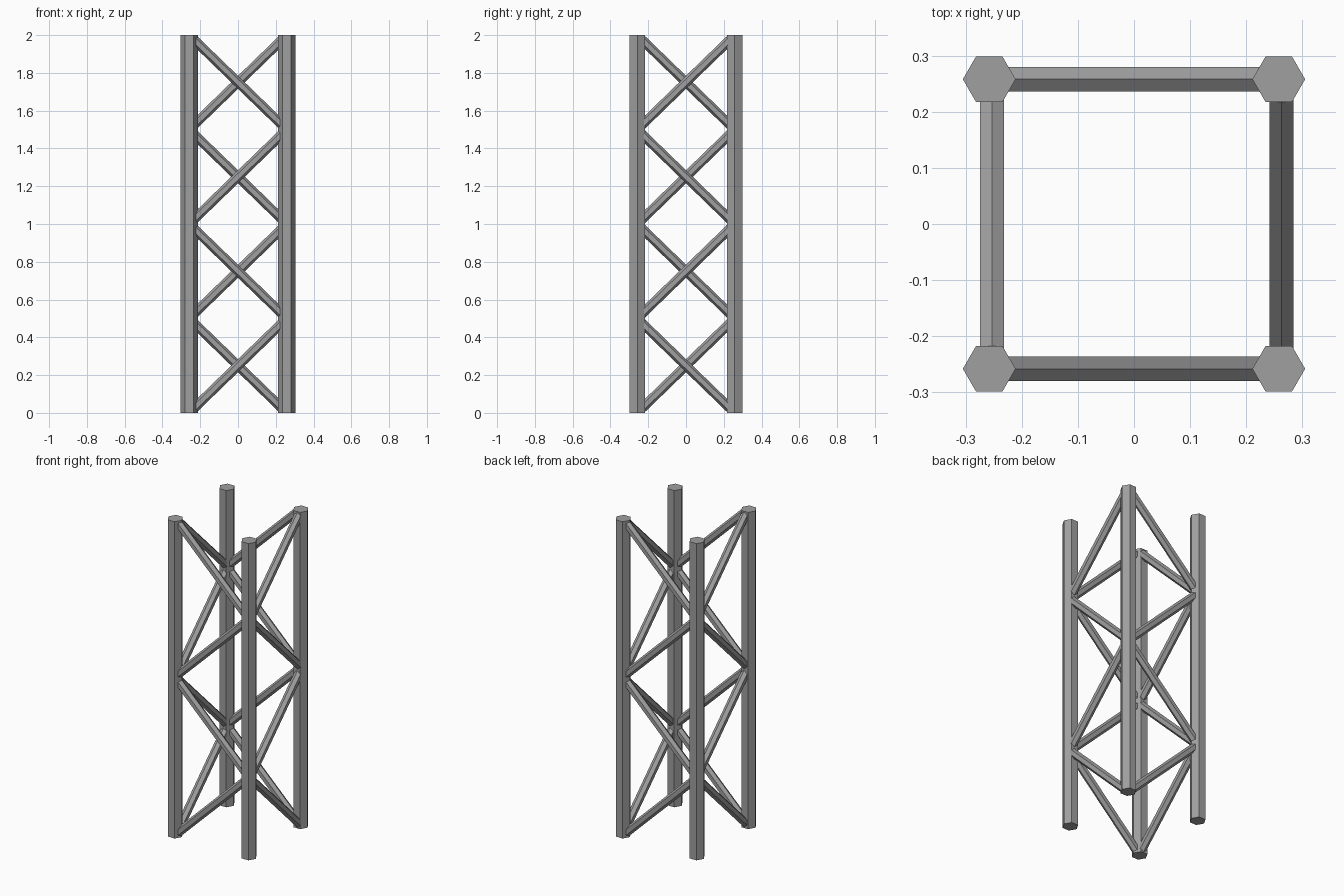
import bpy
from math import pi
from mathutils import Vector, Matrix

if "Cube" in bpy.data.objects:
    bpy.data.objects.remove(bpy.data.objects["Cube"], do_unlink=True)

steel = bpy.data.materials.new("grey steel")
steel.use_nodes = True
steel.diffuse_color = (0.35, 0.35, 0.35, 1)
steel.node_tree.nodes["Principled BSDF"].inputs["Base Color"].default_value = (0.35, 0.35, 0.35, 1)

HEIGHT = 2.0
HALF = 0.258          # post centre distance from the axis
POST_R = 0.047
STRUT_R = 0.025
SIDE_SHIFT = 0.005    # side bracing sits slightly towards +x


def hex_bar(name, start, end, radius, ridge):
    """Six-sided bar from start to end with one edge facing the ridge direction."""
    start, end = Vector(start), Vector(end)
    axis = (end - start).normalized()
    side = axis.cross(Vector(ridge)).normalized()
    up = side.cross(axis)
    bpy.ops.mesh.primitive_cylinder_add(vertices=6, radius=radius, depth=(end - start).length)
    bar = bpy.context.object
    bar.name = name
    turn = Matrix((side, up, axis)).transposed().to_4x4()
    bar.data.transform(Matrix.Translation((start + end) / 2) @ turn)
    bar.data.materials.append(steel)
    return bar


# Corner posts
corners = {
    "front_right": (-HALF, -HALF), "front_left": (HALF, -HALF),
    "back_left": (HALF, HALF), "back_right": (-HALF, HALF),
}
for name, (x, y) in corners.items():
    hex_bar(name + "_post", (x, y, 0), (x, y, HEIGHT), POST_R, (1, 0, 0))

# Zigzag bracing: two opposite posts hold the whole-metre nodes
faces = {
    "front": ("front_right", "front_left", 0), "back": ("back_left", "back_right", 0),
    "left": ("back_left", "front_left", SIDE_SHIFT), "right": ("front_right", "back_right", SIDE_SHIFT),
}
BAY = HEIGHT / 4
for face, (even, odd, shift) in faces.items():
    for bay in range(4):
        low, high = (even, odd) if bay % 2 == 0 else (odd, even)
        a = Vector((*corners[low], bay * BAY))
        b = Vector((*corners[high], (bay + 1) * BAY))
        offset = Vector((shift, 0, 0))
        # Trim both ends so they stay buried inside the posts
        hex_bar(f"{face}_brace_{bay + 1}", a.lerp(b, 0.04) + offset,
                a.lerp(b, 0.96) + offset, STRUT_R, (0, 0, 1))
